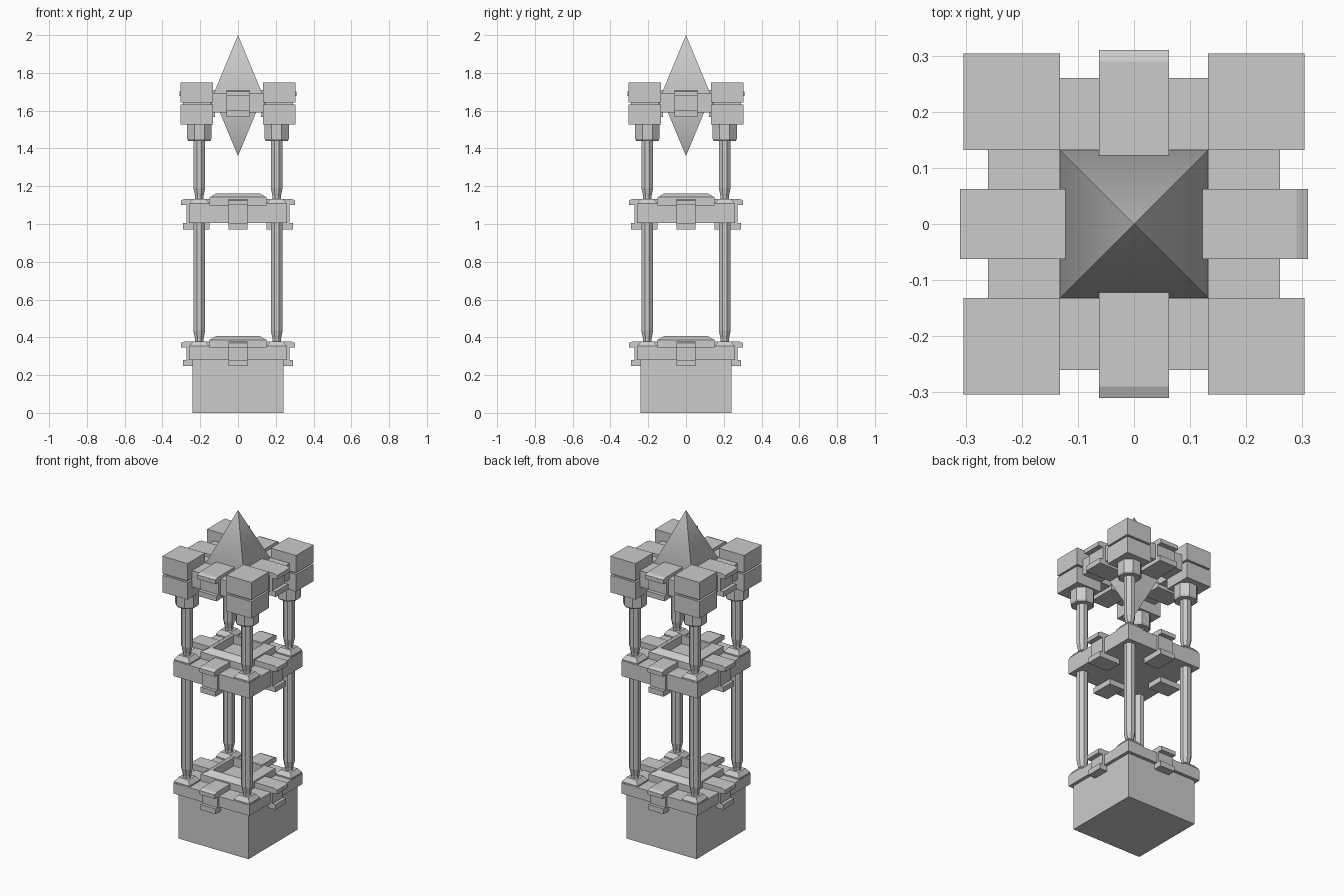
import bpy, bmesh, math
from mathutils import Matrix

cube = bpy.data.objects.get("Cube")
if cube:
    bpy.data.objects.remove(cube)

stone = bpy.data.materials.new("grey_stone")
stone.use_nodes = True
GREY = (0.6, 0.6, 0.6, 1)
stone.diffuse_color = GREY
stone.node_tree.nodes["Principled BSDF"].inputs["Base Color"].default_value = GREY


def finish(name, bm):
    bmesh.ops.recalc_face_normals(bm, faces=bm.faces)
    mesh = bpy.data.meshes.new(name)
    bm.to_mesh(mesh)
    bm.free()
    mesh.materials.append(stone)
    obj = bpy.data.objects.new(name, mesh)
    bpy.context.collection.objects.link(obj)
    return obj


def lathe(name, profile, sides, x=0, y=0):
    """Stack regular rings of (apothem, z) into a capped solid."""
    bm = bmesh.new()
    rings = []
    for r, z in profile:
        c = r / math.cos(math.pi / sides)
        angles = [(i + 0.5) * math.tau / sides for i in range(sides)]
        rings.append([bm.verts.new((x + c * math.cos(a), y + c * math.sin(a), z)) for a in angles])
    for low, high in zip(rings, rings[1:]):
        for i in range(sides):
            j = (i + 1) % sides
            bm.faces.new((low[i], low[j], high[j], high[i]))
    bm.faces.new(rings[0])
    bm.faces.new(rings[-1])
    bmesh.ops.remove_doubles(bm, verts=bm.verts, dist=0.0001)
    return finish(name, bm)


def extrude_side(name, outline, half_width, turn):
    """Extrude an (outward, z) outline sideways and turn it to one side."""
    bm = bmesh.new()
    face = bm.faces.new([bm.verts.new((r, -half_width, z)) for r, z in outline])
    ext = bmesh.ops.extrude_face_region(bm, geom=[face])
    moved = [v for v in ext["geom"] if isinstance(v, bmesh.types.BMVert)]
    bmesh.ops.translate(bm, verts=moved, vec=(0, 2 * half_width, 0))
    bmesh.ops.rotate(bm, verts=bm.verts, matrix=Matrix.Rotation(turn * math.pi / 2, 3, 'Z'))
    return finish(name, bm)


def clamp(name, bottom, top, inner, outer, web, plate, half_width, turn):
    """C-shaped bracket with chamfered tips."""
    outline = [(inner, bottom), (outer - 0.01, bottom), (outer - 0.01, bottom + plate),
               (web, bottom + plate), (web, top - plate), (outer, top - plate),
               (outer, top - 0.008), (outer - 0.02, top), (inner, top),
               (inner, top - plate), (web - 0.03, top - plate),
               (web - 0.03, bottom + plate), (inner, bottom + plate)]
    extrude_side(name, outline, half_width, turn)


CORNERS = {"front_right": (-1, -1), "front_left": (1, -1), "back_left": (1, 1), "back_right": (-1, 1)}
SIDES = ["left", "back", "right", "front"]
POLE = 0.205

# Pedestal and the two slabs
lathe("pedestal", [(0.24, 0), (0.24, 0.285)], 4)
for level, bottom, top in (("lower", 0.28, 0.345), ("middle", 1.005, 1.1)):
    lathe(level + "_slab", [(0.26, bottom), (0.26, top)], 4)
    # Raised rim around a shallow recess
    lathe(level + "_rim", [(0.15, top - 0.01), (0.15, top + 0.042), (0.115, top + 0.062),
                           (0.1, top + 0.062), (0.1, top + 0.01)], 4)
    for i, side in enumerate(SIDES):
        clamp(f"{level}_clamp_{side}", bottom - 0.033, top + 0.033, 0.15, 0.302, 0.273, 0.033, 0.051, i)
    for corner, (sx, sy) in CORNERS.items():
        lathe(f"{level}_plinth_{corner}", [(0.053, top - 0.005), (0.053, top + 0.008), (0.034, top + 0.033)],
              4, sx * POLE, sy * POLE)

# Corner poles, capitals and grooved head blocks
for corner, (sx, sy) in CORNERS.items():
    x, y = sx * POLE, sy * POLE
    for level, start, end in (("lower", 0.37, 1.01), ("upper", 1.125, 1.46)):
        lathe(f"{level}_pole_{corner}", [(0.022, start), (0.022, start + 0.02), (0.031, start + 0.065),
                                         (0.031, end)], 8, x, y)
    lathe("capital_" + corner, [(0.058, 1.44), (0.064, 1.45), (0.064, 1.535)], 8, x, y)
    bx, by = sx * 0.218, sy * 0.218
    lathe("head_block_" + corner, [(0.086, 1.527), (0.086, 1.632), (0.073, 1.632), (0.073, 1.643),
                                   (0.086, 1.643), (0.086, 1.75)], 4, bx, by)

# Bars joining the heads, each with a clamp
for i, side in enumerate(SIDES):
    extrude_side("head_bar_" + side, [(0.132, 1.59), (0.26, 1.59), (0.26, 1.69), (0.132, 1.69)], 0.14, i)
    clamp("head_clamp_" + side, 1.567, 1.71, 0.122, 0.31, 0.278, 0.033, 0.062, i)

# Floating crystal
crystal = lathe("crystal", [(0, 1.36), (0.133, 1.68), (0, 2.0)], 4)
bpy.ops.object.select_all(action='DESELECT')
crystal.select_set(True)
bpy.context.view_layer.objects.active = crystal
bpy.ops.object.shade_smooth_by_angle(angle=math.radians(50))
